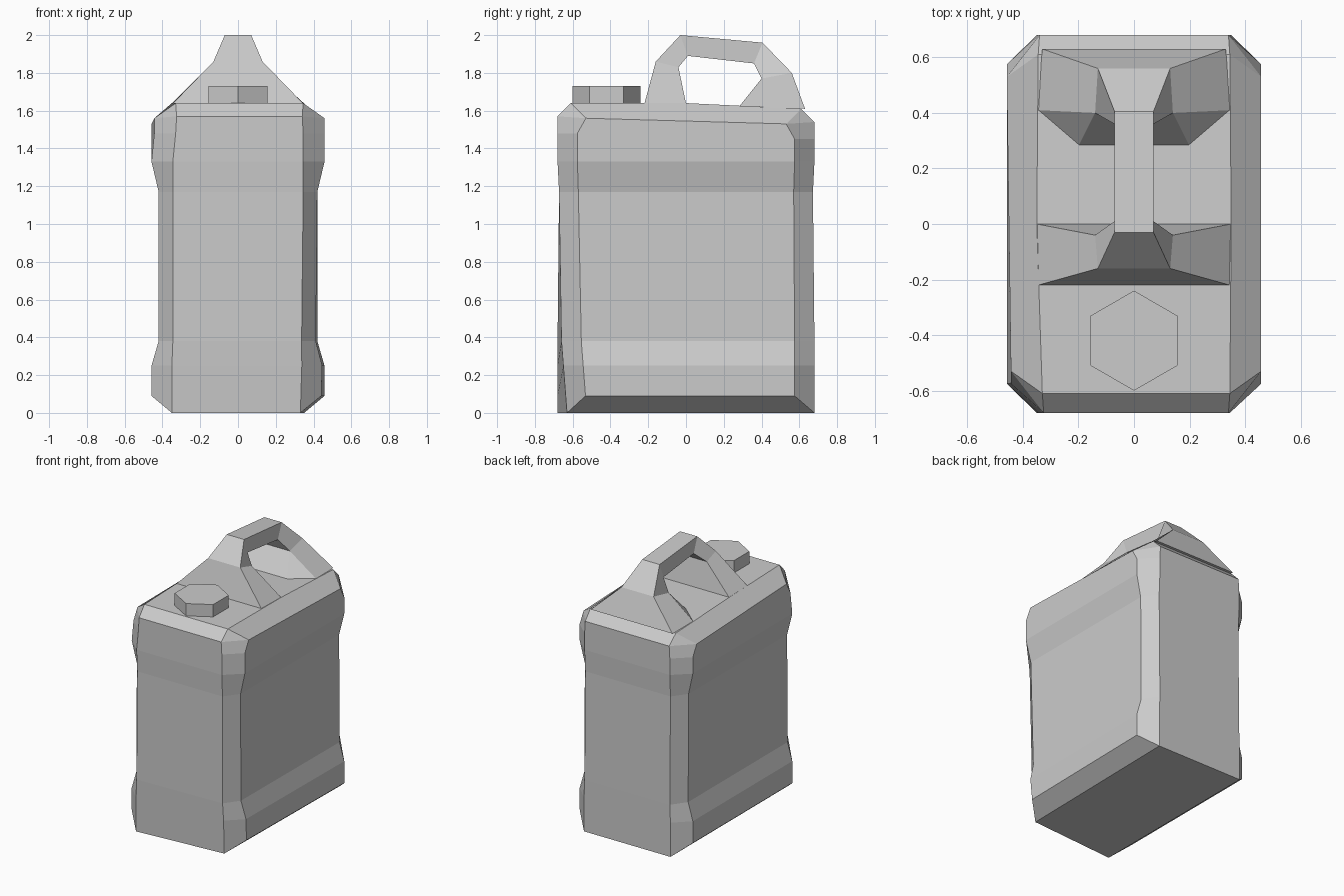
import bpy, bmesh
from math import pi
from mathutils import Matrix, Vector

if "Cube" in bpy.data.objects:
    bpy.data.objects.remove(bpy.data.objects["Cube"])


def make_object(name, bm):
    bmesh.ops.recalc_face_normals(bm, faces=bm.faces)
    me = bpy.data.meshes.new(name)
    bm.to_mesh(me)
    bm.free()
    ob = bpy.data.objects.new(name, me)
    bpy.context.collection.objects.link(ob)
    return ob


def bridge(bm, a, b):
    n = len(a)
    return [bm.faces.new((a[i], a[(i + 1) % n], b[(i + 1) % n], b[i])) for i in range(n)]


# Tank body: chamfered-corner rings, (side x, y, z) then (front x, y, z)
rings = [
    (.35, .68, 0, .35, .68, 0),
    (.458, .575, .09, .35, .68, .09),
    (.458, .575, .25, .35, .68, .25),
    (.42, .575, .38, .345, .68, .38),
    (.42, .57, 1.17, .345, .672, 1.17),
    (.458, .575, 1.33, .345, .68, 1.33),
    (.458, .575, 1.48, .345, .68, 1.48),
    (.458, .53, 1.56, .34, .68, 1.57),
    (.345, .61, 1.64, .345, .61, 1.64),
]
bm = bmesh.new()
loops = []
for k, (sx, sy, sz, fx, fy, fz) in enumerate(rings):
    loop = []
    for x, y, z in ((sx, -sy, sz), (sx, sy, sz), (fx, fy, fz), (-fx, fy, fz),
                    (-sx, sy, sz), (-sx, -sy, sz), (-fx, -fy, fz), (fx, -fy, fz)):
        if y > 0 and k >= 6:                    # shoulders sag toward the back
            z -= .03
        if x > 0 and y < 0 and z < .65:         # dented lower front corner
            t = 1 - z / .65
            x, y = x - .02 * t, y + .05 * t
        if x < 0 and y < 0 and z > 1.45:        # softened upper front corner
            x += .015
        loop.append(bm.verts.new((x, y, z)))
    loops.append(loop)
for a, b in zip(loops, loops[1:]):
    bridge(bm, a, b)
bm.faces.new(loops[0])
top = bm.faces.new(loops[-1])
bmesh.ops.remove_doubles(bm, verts=bm.verts, dist=.001)

# Crease the top across the middle so only the rear half slopes
bm.normal_update()
top = max((f for f in bm.faces if abs(f.normal.z) > .9), key=lambda f: f.calc_center_median().z)
mids = []
for e in list(top.edges):
    a, b = e.verts
    if abs(a.co.y - b.co.y) > .5:
        _, v = bmesh.utils.edge_split(e, a, .5)
        v.co = Vector((.35 if v.co.x > 0 else -.35, 0, 1.64))
        mids.append(v)
bmesh.utils.face_split(top, mids[0], mids[1])
make_object("tank_body", bm)

# Carrying handle: arch stations, outer (y, z, half width) and inner (y, z, half width)
arch = [
    ((-.22, 1.638, .345), (0, 1.638, .35)),
    ((-.16, 1.86, .13), (-.04, 1.83, .14)),
    ((-.03, 2.0, .07), (.01, 1.89, .07)),
    ((.405, 1.96, .07), (.36, 1.85, .07)),
    ((.56, 1.80, .13), (.40, 1.77, .14)),
    ((.63, 1.61, .33), (.41, 1.615, .35)),
]
bm = bmesh.new()
sections = []
for (yo, zo, wo), (yi, zi, wi) in arch:
    sections.append([bm.verts.new(p) for p in
                     ((-wo, yo, zo), (wo, yo, zo), (wi, yi, zi), (-wi, yi, zi))])
for a, b in zip(sections, sections[1:]):
    faces = bridge(bm, a, b)
bm.faces.new(sections[0])
# Flared foot of the rear post
bm.faces.remove(faces[2])
a, b = sections[-2:]
foot = [bm.verts.new((x, .28, 1.62)) for x in (.2, -.2)]
bm.faces.new((a[2], a[3], foot[1], foot[0]))
bm.faces.new((a[2], foot[0], b[2]))
bm.faces.new((a[3], b[3], foot[1]))
bm.faces.new((b[0], b[1], b[2], foot[0], foot[1], b[3]))
make_object("handle", bm)

# Hexagonal filler cap
bm = bmesh.new()
bmesh.ops.create_cone(bm, cap_ends=True, segments=6, radius1=.18, radius2=.18, depth=.1,
                      matrix=Matrix.Translation((0, -.42, 1.68)))
for v in bm.verts:                              # corners point along y
    d = Vector((v.co.x, v.co.y + .42, 0))
    if abs(abs(d.x) - .18) < .01:
        bmesh.ops.rotate(bm, verts=bm.verts, cent=(0, -.42, 0),
                         matrix=Matrix.Rotation(pi / 6, 3, 'Z'))
        break
make_object("filler_cap", bm)
